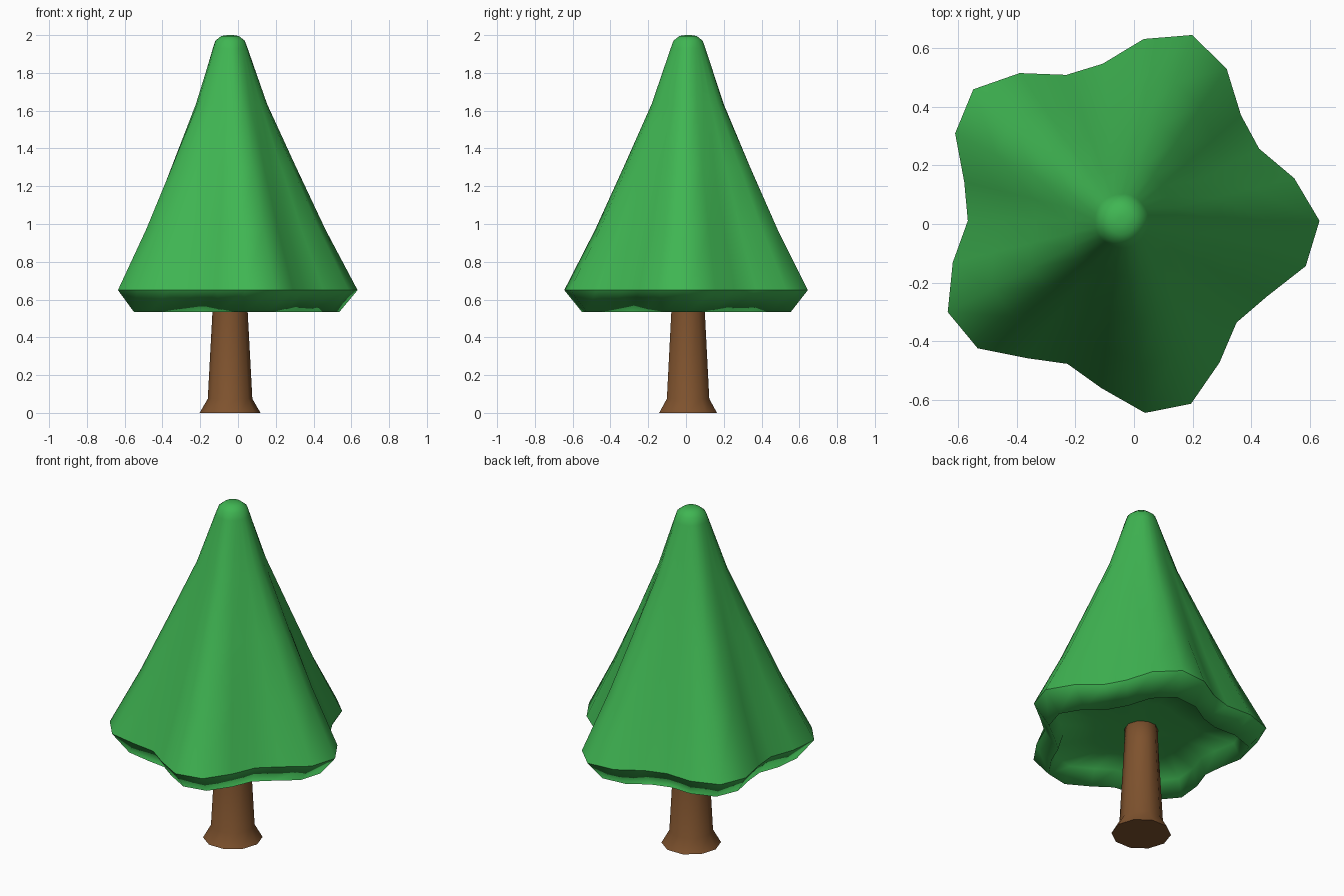
import bpy
import bmesh
from math import cos, sin, tau

AXIS = (-0.042, 0.011)

cube = bpy.data.objects.get("Cube")
if cube:
    bpy.data.objects.remove(cube, do_unlink=True)


def material(name, colour):
    mat = bpy.data.materials.new(name)
    mat.use_nodes = True
    mat.diffuse_color = (*colour, 1)
    bsdf = mat.node_tree.nodes["Principled BSDF"]
    bsdf.inputs["Base Color"].default_value = (*colour, 1)
    bsdf.inputs["Roughness"].default_value = 0.9
    return mat


def lathe(name, profile, sides, mat, sharp_ring, lobes=5, phase=0.28):
    """Rings of (radius, height, lobe depth) from bottom to top, capped."""
    bm = bmesh.new()
    rings = []
    for radius, z, depth in profile:
        ring = []
        for i in range(sides):
            a = tau * i / sides
            r = radius * (1 + depth * cos(lobes * a + phase))
            ring.append(bm.verts.new((r * cos(a), r * sin(a), z)))
        rings.append(ring)
    for low, high in zip(rings, rings[1:]):
        for i in range(sides):
            j = (i + 1) % sides
            bm.faces.new((low[i], low[j], high[j], high[i]))
    bm.faces.new(rings[0][::-1])
    bm.faces.new(rings[-1])
    # Smooth everywhere except along one creased ring
    for face in bm.faces:
        face.smooth = True
    crease = set(rings[sharp_ring])
    for edge in bm.edges:
        edge.smooth = not crease.issuperset(edge.verts)
    mesh = bpy.data.meshes.new(name)
    bm.to_mesh(mesh)
    bm.free()
    mesh.materials.append(mat)
    obj = bpy.data.objects.new(name, mesh)
    obj.location = (*AXIS, 0)
    bpy.context.collection.objects.link(obj)
    return obj


green = material("leaf green", (0.05, 0.465, 0.085))
brown = material("bark brown", (0.21, 0.085, 0.027))

# Trunk with a flared foot, creased around its base
lathe("trunk", [
    (0.161, 0.0, 0),
    (0.118, 0.075, 0),
    (0.093, 0.54, 0),
    (0.088, 0.7, 0),
], 10, brown, sharp_ring=0)

# Scalloped crown: hollow underside, rounded hem, creased rim, rounded tip
lathe("foliage", [
    (0.08, 0.655, 0),
    (0.27, 0.65, 0.08),
    (0.48, 0.63, 0.125),
    (0.515, 0.535, 0.13),
    (0.6, 0.65, 0.13),
    (0.455, 0.97, 0.115),
    (0.322, 1.3, 0.09),
    (0.187, 1.635, 0.05),
    (0.092, 1.93, 0.01),
    (0.078, 1.97, 0),
    (0.047, 1.995, 0),
    (0.015, 2.0, 0),
], 26, green, sharp_ring=4)
